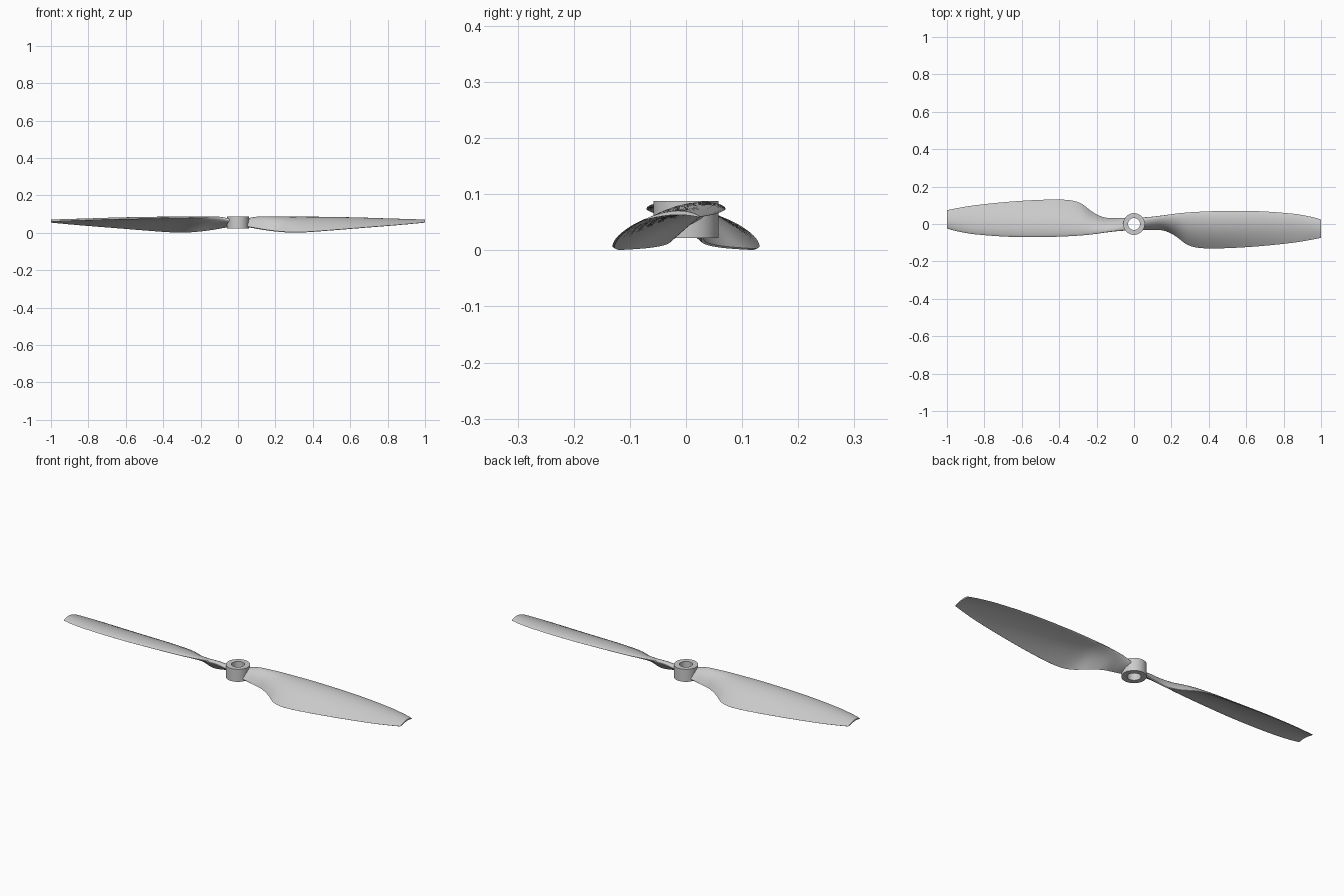
import bpy
import bmesh
import math
from mathutils import Vector

cube = bpy.data.objects.get("Cube")
if cube:
    bpy.data.objects.remove(cube)

grey = bpy.data.materials.new("light_grey")
grey.use_nodes = True
color = (0.6, 0.6, 0.6, 1)
grey.diffuse_color = color
grey.node_tree.nodes["Principled BSDF"].inputs["Base Color"].default_value = color

HUB_RADIUS, BORE_RADIUS, HUB_BOTTOM, HUB_TOP = 0.058, 0.032, 0.022, 0.088
SIDES = 48       # hub segments
CHORD_STEPS = 14 # points along each side of the blade section
SPAN_STEPS = 5   # rings between stations

# Stations: x, leading y, leading z, trailing y, trailing z, camber, thickness
STATIONS = [
    (0.042, 0.034, 0.070, -0.030, 0.034, 0.004, 0.026),
    (0.10, 0.038, 0.083, -0.030, 0.023, 0.005, 0.025),
    (0.16, 0.046, 0.084, -0.034, 0.013, 0.009, 0.024),
    (0.22, 0.055, 0.082, -0.062, 0.006, 0.014, 0.022),
    (0.28, 0.061, 0.080, -0.107, 0.002, 0.018, 0.020),
    (0.34, 0.065, 0.079, -0.126, 0.002, 0.020, 0.019),
    (0.45, 0.069, 0.077, -0.130, 0.009, 0.021, 0.017),
    (0.65, 0.069, 0.072, -0.120, 0.025, 0.018, 0.014),
    (0.85, 0.055, 0.066, -0.100, 0.041, 0.013, 0.010),
    (0.95, 0.038, 0.062, -0.084, 0.050, 0.011, 0.008),
    (1.00, 0.024, 0.060, -0.074, 0.055, 0.009, 0.007),
]


def finish(bm, name):
    bmesh.ops.recalc_face_normals(bm, faces=bm.faces)
    mesh = bpy.data.meshes.new(name)
    bm.to_mesh(mesh)
    bm.free()
    obj = bpy.data.objects.new(name, mesh)
    bpy.context.collection.objects.link(obj)
    mesh.materials.append(grey)
    bpy.ops.object.select_all(action="DESELECT")
    obj.select_set(True)
    bpy.context.view_layer.objects.active = obj
    bpy.ops.object.shade_smooth_by_angle(angle=math.radians(40))
    return obj


def bridge(bm, a, b):
    for i in range(len(a)):
        j = (i + 1) % len(a)
        bm.faces.new((a[i], a[j], b[j], b[i]))


def smooth_stations():
    """Interpolate the stations with a smooth spline that allows uneven spacing."""
    last = len(STATIONS) - 1

    def slope(i, k):
        a, b = STATIONS[max(i - 1, 0)], STATIONS[min(i + 1, last)]
        return (b[k] - a[k]) / (b[0] - a[0])

    for i in range(last):
        p, q = STATIONS[i], STATIONS[i + 1]
        h = q[0] - p[0]
        for s in range(SPAN_STEPS):
            t = s / SPAN_STEPS
            w = t * t * (3 - 2 * t)
            u, v = t * (1 - t) ** 2 * h, t * t * (t - 1) * h
            yield [p[0] + t * h] + [p[k] * (1 - w) + q[k] * w + u * slope(i, k) + v * slope(i + 1, k)
                                    for k in range(1, len(p))]
    yield STATIONS[last]


def section(x, ly, lz, ty, tz, camber, thick):
    """Cambered teardrop outline, rounded in front and thin behind."""
    lead, chord = Vector((x, ly, lz)), Vector((0, ty - ly, tz - lz))
    up = Vector((0, chord.z, -chord.y)).normalized()
    points = []
    for i in range(2 * CHORD_STEPS):
        a = math.pi * i / CHORD_STEPS
        t = (1 - math.cos(a)) / 2
        half = thick * (1.3 * math.sqrt(t) * (1 - t) + 0.12 * math.sin(a / 2))
        side = 1 if i <= CHORD_STEPS else -1
        if i == 0:
            half = 0
        bend = camber * 4 * t * (1 - t) * (1.25 - 0.5 * t)
        points.append(lead + chord * t + up * (bend + side * half * 0.9))
    return points


def blade(name, turn):
    bm = bmesh.new()
    rings = [[bm.verts.new((p.x * turn, p.y * turn, p.z)) for p in section(*s)]
             for s in smooth_stations()]
    for a, b in zip(rings, rings[1:]):
        bridge(bm, a, b)
    bm.faces.new(rings[0])
    bm.faces.new(rings[-1])
    return finish(bm, name)


# Hub: a plain tube with an open bore
bm = bmesh.new()
profile = [(HUB_RADIUS, HUB_BOTTOM), (HUB_RADIUS, HUB_TOP),
           (BORE_RADIUS, HUB_TOP), (BORE_RADIUS, HUB_BOTTOM)]
rings = []
for r, z in profile:
    angles = [2 * math.pi * i / SIDES for i in range(SIDES)]
    rings.append([bm.verts.new((r * math.cos(a), r * math.sin(a), z)) for a in angles])
for i in range(len(rings)):
    bridge(bm, rings[i], rings[(i + 1) % len(rings)])
finish(bm, "hub")

# Two blades, the second turned half way round
blade("left_blade", 1)
blade("right_blade", -1)
